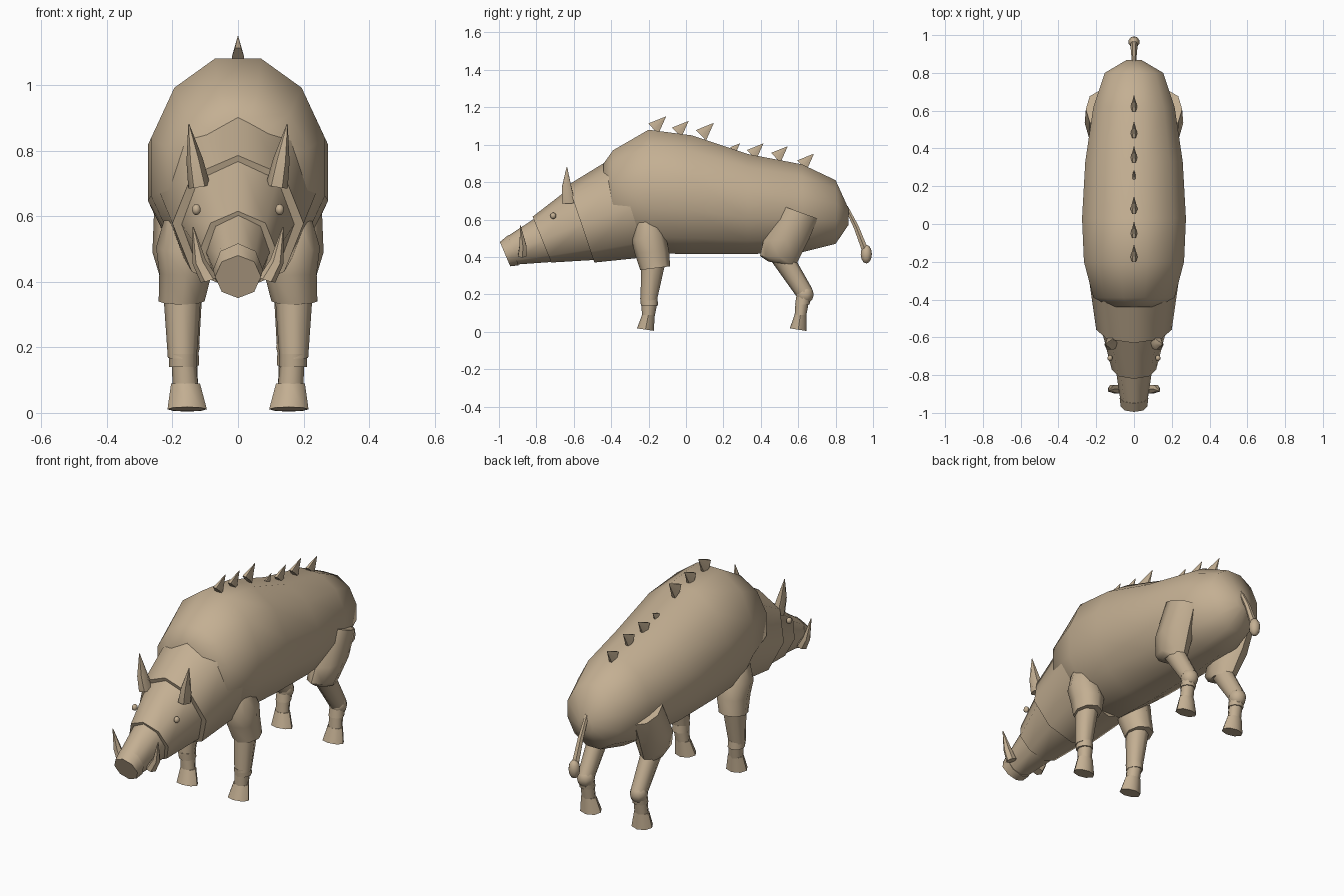
import bpy, bmesh, math
from mathutils import Vector

cube = bpy.data.objects.get("Cube")
if cube:
    bpy.data.objects.remove(cube)

TAN = (0.55, 0.43, 0.29, 1)
hide = bpy.data.materials.new("tan hide")
hide.use_nodes = True
hide.diffuse_color = TAN
bsdf = next(n for n in hide.node_tree.nodes if n.type == "BSDF_PRINCIPLED")
bsdf.inputs["Base Color"].default_value = TAN
bsdf.inputs["Roughness"].default_value = 0.8


def finish(name, bm, angle=55):
    bmesh.ops.recalc_face_normals(bm, faces=bm.faces)
    mesh = bpy.data.meshes.new(name)
    bm.to_mesh(mesh)
    bm.free()
    mesh.materials.append(hide)
    ob = bpy.data.objects.new(name, mesh)
    bpy.context.collection.objects.link(ob)
    bpy.ops.object.select_all(action="DESELECT")
    ob.select_set(True)
    bpy.context.view_layer.objects.active = ob
    bpy.ops.object.shade_smooth_by_angle(angle=math.radians(angle))
    return ob


def loft(name, rings, sides=8, phase=0.0, x=0.0):
    """Each ring: (y, z) of one rim point, (y, z) of the opposite one, half width, x offset."""
    bm = bmesh.new()
    loops = []
    for a, b, half, *dx in rings:
        a, b = Vector((0, *a)), Vector((0, *b))
        mid = (a + b) / 2 + Vector((x + (dx[0] if dx else 0), 0, 0))
        up = (a - b) / 2
        loop = []
        for i in range(sides):
            t = math.tau * (i + phase) / sides
            loop.append(bm.verts.new(mid + up * math.cos(t) + Vector((half * math.sin(t), 0, 0))))
        loops.append(loop)
    for p, q in zip(loops, loops[1:]):
        for i in range(sides):
            j = (i + 1) % sides
            bm.faces.new((p[i], p[j], q[j], q[i]))
    bm.faces.new(loops[0])
    bm.faces.new(loops[-1])
    return finish(name, bm)


def horn(name, points, radii, squash=1.0, sides=6):
    """Tapered tube along points; squash flattens it sideways."""
    pts = [Vector(p) for p in points]
    axis = (pts[-1] - pts[0]).normalized()
    side = (Vector((1, 0, 0)) - axis * axis.x).normalized()
    fore = axis.cross(side)
    bm = bmesh.new()
    loops = []
    for p, r in zip(pts, radii):
        loops.append([bm.verts.new(p + side * r * squash * math.cos(math.tau * i / sides)
                                   + fore * r * math.sin(math.tau * i / sides)) for i in range(sides)])
    for p, q in zip(loops, loops[1:]):
        for i in range(sides):
            j = (i + 1) % sides
            bm.faces.new((p[i], p[j], q[j], q[i]))
    bm.faces.new(loops[0])
    bm.faces.new(loops[-1])
    return finish(name, bm)


def ball(name, centre, size):
    bm = bmesh.new()
    bmesh.ops.create_uvsphere(bm, u_segments=10, v_segments=6, radius=1)
    for v in bm.verts:
        v.co = Vector(centre) + Vector(a * b for a, b in zip(v.co, size))
    return finish(name, bm)


# Body: twelve-sided barrel, rings widened so the flats meet the profile
body = [(-.44, .90, .62, .12), (-.39, .97, .52, .215), (-.2, 1.08, .42, .265), (.03, 1.05, .415, .275),
        (.33, .95, .415, .258), (.62, .895, .425, .215), (.8, .81, .47, .155), (.868, .66, .57, .04)]
flat = math.cos(math.pi / 12)
rings = []
for y, top, low, half in body:
    mid, r = (top + low) / 2, (top - low) / 2 / flat
    rings.append(((y, mid + r), (y, mid - r), half / flat))
loft("body", rings, sides=12, phase=0.5)

# Neck, head, snout and nose: overlapping tilted cones
loft("neck", [((-.36, .95), (-.2, .40), .24), ((-.63, .785), (-.49, .37), .2)])
loft("head", [((-.60, .785), (-.47, .385), .178), ((-.82, .615), (-.72, .37), .118)])
loft("snout", [((-.78, .625), (-.69, .375), .102), ((-.955, .51), (-.90, .36), .073)])
loft("nose", [((-.95, .517), (-.895, .355), .076), ((-.995, .48), (-.94, .35), .07)])

# Spines leaning back along the ridge
spines = [(-.175, 1.085, .045), (-.05, 1.065, .042), (.08, 1.05, .045), (.25, .97, .025),
          (.35, .945, .042), (.48, .93, .042), (.62, .89, .042)]
for n, (y, z, r) in enumerate(spines, 1):
    horn(f"spine_{n}", [(0, y, z), (0, y + r * 1.5, z + r * 1.45)], [r, .001], squash=.42)

# Tail with a tuft
horn("tail", [(0, .855, .67), (0, .91, .56), (0, .96, .43)], [.011, .016, .02])
ball("tail_tuft", (0, .964, .415), (.03, .03, .05))

for side, s in (("left", 1), ("right", -1)):
    # Face details
    horn(f"{side}_ear", [(s * .118, -.628, .69), (s * .132, -.638, .77), (s * .15, -.637, .88)],
         [.04, .03, .002], squash=.85)
    ball(f"{side}_eye", (s * .127, -.71, .62), (.014, .016, .017))
    horn(f"{side}_tusk", [(s * .088, -.875, .405), (s * .118, -.872, .46), (s * .137, -.885, .567)],
         [.027, .021, .002])

    # Front leg
    x = s * .16
    loft(f"{side}_front_upper_leg",
         [((-.265, .60), (-.165, .615), .04, s * .02), ((-.29, .49), (-.11, .52), .085, s * .005),
          ((-.275, .42), (-.09, .43), .08), ((-.245, .33), (-.085, .35), .07, s * .012)], x=x)
    loft(f"{side}_front_shin", [((-.24, .37), (-.11, .37), .058, s * .01),
                                ((-.243, .165), (-.155, .17), .044, s * .01)], x=x)
    loft(f"{side}_front_ankle", [((-.245, .18), (-.152, .18), .042, s * .008),
                                 ((-.241, .14), (-.15, .14), .043, s * .008)], x=x)
    loft(f"{side}_front_pastern", [((-.238, .145), (-.155, .145), .037, s * .005),
                                   ((-.235, .075), (-.168, .08), .039)], x=x)
    loft(f"{side}_front_hoof", [((-.235, .09), (-.167, .09), .044),
                                ((-.262, .018), (-.172, .005), .06, -s * .005)], x=x)

    # Hind leg
    loft(f"{side}_thigh",
         [((.51, .675), (.705, .605), .07, s * .025), ((.415, .49), (.655, .49), .083, s * .018),
          ((.395, .405), (.605, .39), .068, s * .005), ((.44, .375), (.588, .355), .055)], x=x)
    loft(f"{side}_hind_shin", [((.44, .40), (.59, .38), .052),
                               ((.59, .19), (.675, .23), .042)], x=x)
    ball(f"{side}_hock", (x, .635, .2), (.046, .048, .05))
    loft(f"{side}_hind_ankle", [((.59, .19), (.67, .185), .04),
                                ((.583, .145), (.66, .145), .041)], x=x)
    loft(f"{side}_hind_pastern", [((.585, .15), (.655, .15), .036),
                                  ((.58, .075), (.642, .08), .038)], x=x)
    loft(f"{side}_hind_hoof", [((.58, .09), (.643, .09), .043),
                               ((.555, .018), (.645, .004), .06, -s * .005)], x=x)
